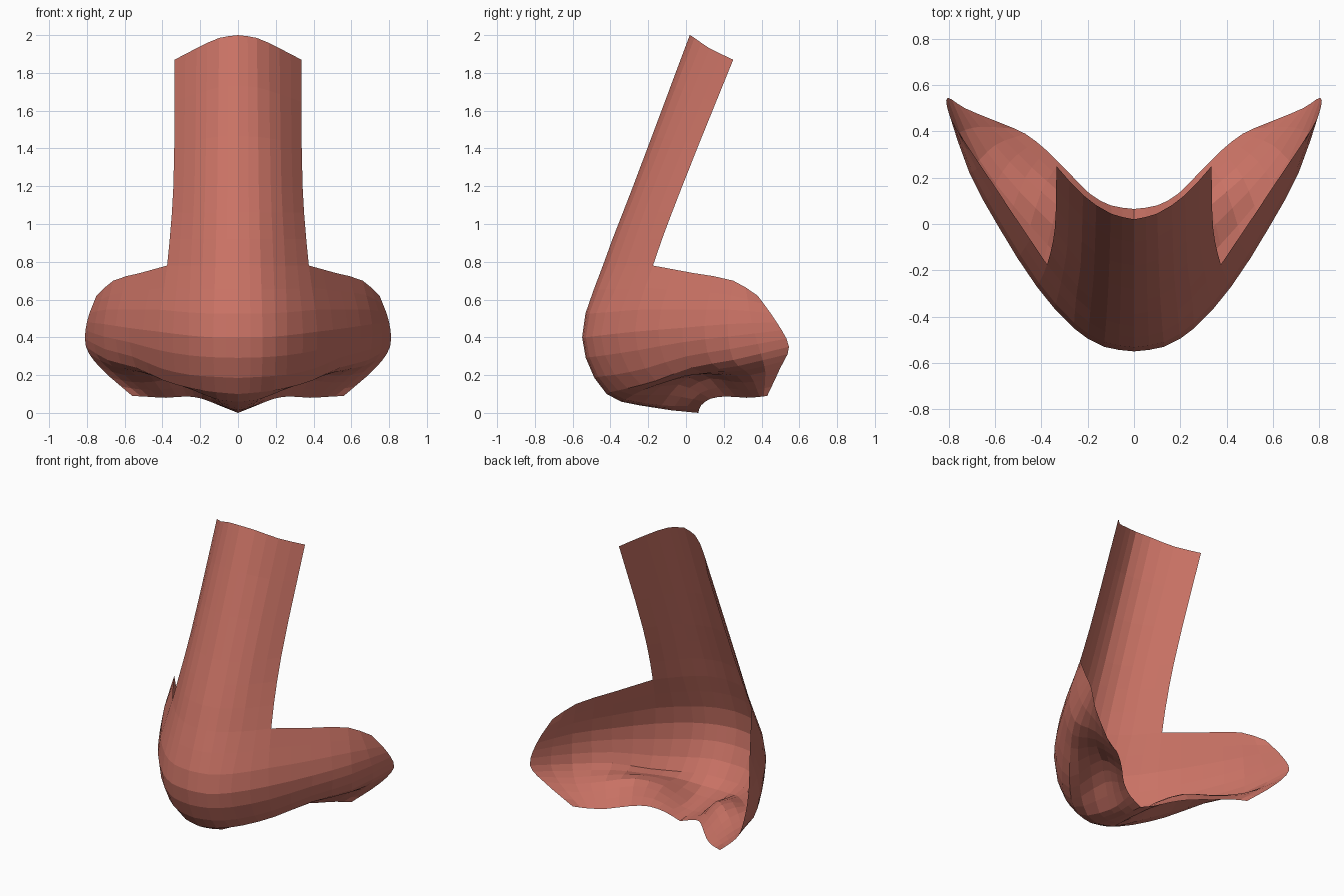
import bpy, bmesh
from mathutils import Vector

if "Cube" in bpy.data.objects:
    bpy.data.objects.remove(bpy.data.objects["Cube"])

# Guide curves for the right half, from the centre line outwards
BRIDGE = [
    [(0, .02, 2.0), (.1, .045, 1.985), (.22, .125, 1.93), (.335, .25, 1.87)],
    [(0, -.28, 1.2), (.11, -.255, 1.2), (.23, -.17, 1.2), (.342, -.02, 1.2)],
]
LOWER = [
    # seam and upper wing edge
    [(0, -.44, .78), (.12, -.415, .78), (.25, -.32, .78), (.375, -.175, .78),
     (.52, .04, .74), (.66, .25, .70), (.75, .38, .62)],
    # widest outline
    [(0, -.55, .40), (.13, -.53, .40), (.26, -.45, .41), (.42, -.27, .43),
     (.58, -.02, .45), (.71, .22, .47), (.80, .48, .48)],
    # lower lip of tip and wing
    [(0, -.42, .10), (.12, -.40, .11), (.25, -.31, .13), (.39, -.16, .17),
     (.54, .03, .24), (.69, .25, .28), (.805, .545, .35)],
    # nostril hollow
    [(0, -.15, .025), (.08, -.13, .04), (.2, -.04, .15), (.33, .08, .21),
     (.47, .2, .20), (.6, .34, .20), (.73, .5, .24)],
    # back rim
    [(0, .065, .0), (.1, .08, .04), (.19, .13, .075), (.27, .21, .087),
     (.38, .32, .08), (.47, .39, .085), (.56, .43, .09)],
]


def spline(points, steps):
    """Smooth curve through all points."""
    p = [Vector(q) for q in points]
    p = [2 * p[0] - p[1]] + p + [2 * p[-1] - p[-2]]
    out = []
    for k in range(1, len(p) - 2):
        a, b, c, d = p[k - 1:k + 3]
        # tangents scaled by segment length avoid overshoot
        n = (c - b).length
        m0 = (c - a) * (n / max((c - b).length + (b - a).length, 1e-6))
        m1 = (d - b) * (n / max((d - c).length + (c - b).length, 1e-6))
        for s in range(steps):
            t = s / steps
            out.append(b * (2*t**3 - 3*t*t + 1) + m0 * (t**3 - 2*t*t + t)
                       + c * (3*t*t - 2*t**3) + m1 * (t**3 - t*t))
    out.append(p[-2])
    return out


def guide(points, steps=2):
    """Interpolate across, keeping the corner where bridge meets wing."""
    if points[3][2] == .78:
        return spline(points[:4], steps)[:-1] + spline(points[3:], steps)
    return spline(points, steps)


ROWS = 3
bridge = [guide(g) for g in BRIDGE]
lower = [guide(g) for g in LOWER]
seam = len(bridge[0]) - 1
skip = len(bridge) * ROWS          # rows that exist only on the bridge

# Skin columns run from top to back rim
bm = bmesh.new()
columns = []
for i in range(len(lower[0])):
    pts = [g[i] for g in lower]
    if i <= seam:
        column = spline([g[i] for g in bridge] + pts, ROWS)
    else:
        column = [None] * skip + spline(pts, ROWS)
    columns.append([bm.verts.new(v) if v is not None else None for v in column])

for left, right in zip(columns, columns[1:]):
    for j in range(len(left) - 1):
        quad = (left[j], left[j + 1], right[j + 1], right[j])
        if None not in quad:
            bm.faces.new(quad)
for v in columns[0]:
    v.co.x = 0

mesh = bpy.data.meshes.new("nose")
bm.to_mesh(mesh)
bm.free()
nose = bpy.data.objects.new("nose", mesh)
bpy.context.collection.objects.link(nose)

# Left half
mirror = nose.modifiers.new("mirror", 'MIRROR')
mirror.use_clip = True

# Skin colour
skin = bpy.data.materials.new("terracotta skin")
skin.diffuse_color = (.59, .17, .13, 1)
skin.use_nodes = True
skin.node_tree.nodes["Principled BSDF"].inputs["Base Color"].default_value = skin.diffuse_color
mesh.materials.append(skin)
